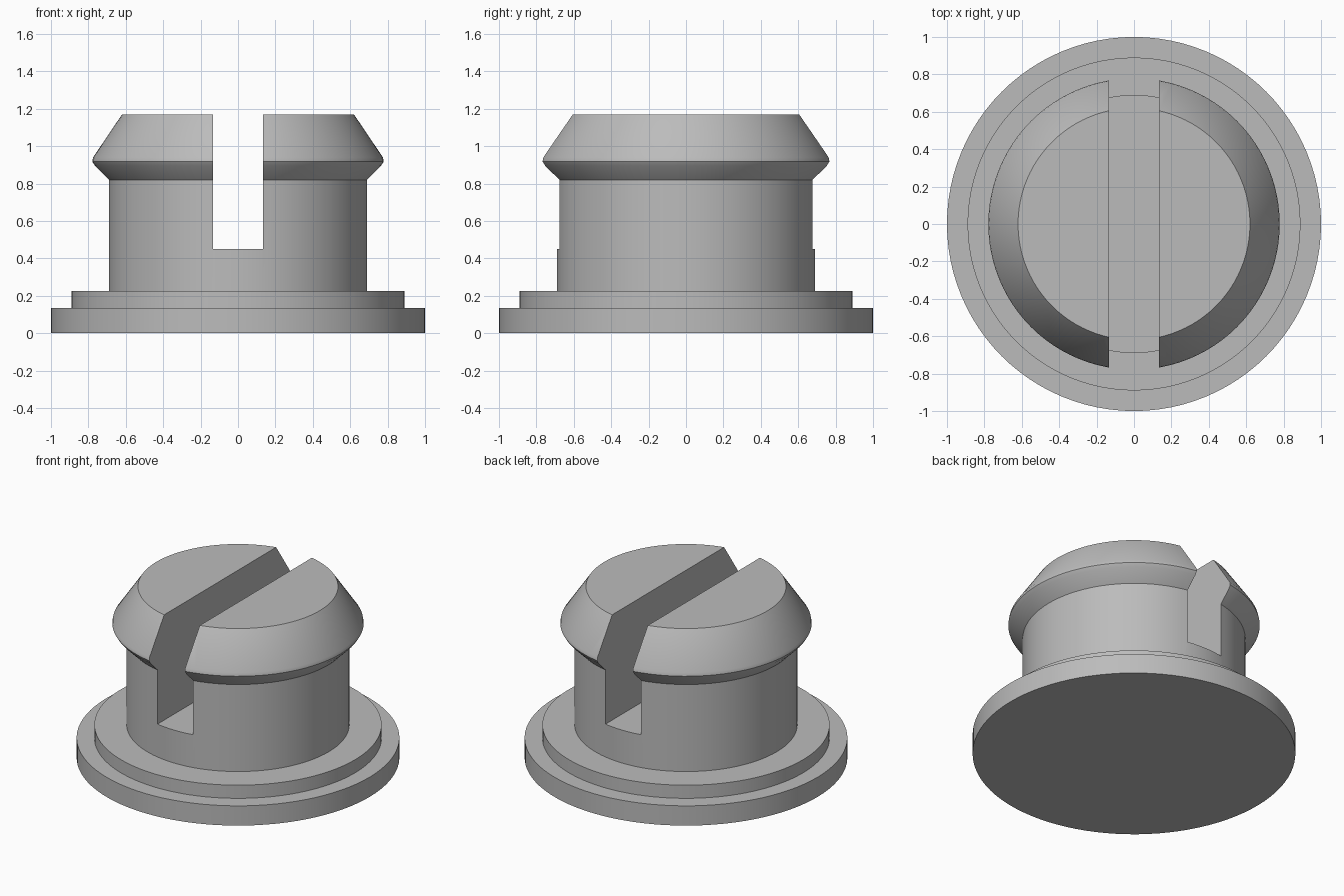
import bpy, bmesh, math

if "Cube" in bpy.data.objects:
    bpy.data.objects.remove(bpy.data.objects["Cube"])

grey = bpy.data.materials.new("plain grey")
grey.diffuse_color = (0.5, 0.5, 0.5, 1)
grey.use_nodes = True
grey.node_tree.nodes["Principled BSDF"].inputs["Base Color"].default_value = grey.diffuse_color

SIDES = 96


def lathe(name, profile):
    """Closed solid of revolution; the profile runs from bottom axis to top axis."""
    bm = bmesh.new()
    rings = [[bm.verts.new((r * math.cos(2 * math.pi * i / SIDES),
                            r * math.sin(2 * math.pi * i / SIDES), z))
              for i in range(SIDES)] for r, z in profile]
    for low, high in zip(rings, rings[1:]):
        for i in range(SIDES):
            j = (i + 1) % SIDES
            bm.faces.new((low[i], low[j], high[j], high[i]))
    bm.faces.new(rings[0][::-1])
    bm.faces.new(rings[-1])
    mesh = bpy.data.meshes.new(name)
    bm.to_mesh(mesh)
    bm.free()
    mesh.materials.append(grey)
    obj = bpy.data.objects.new(name, mesh)
    bpy.context.collection.objects.link(obj)
    return obj


# Stepped flange, round stem and flared snap head in one solid
plug = lathe("slotted_plug", [
    (1.0, 0.0), (1.0, 0.135),            # base flange
    (0.89, 0.135), (0.89, 0.225),        # raised step
    (0.69, 0.225), (0.69, 0.82),         # stem
    (0.765, 0.895), (0.779, 0.918), (0.775, 0.94),  # rounded lip
    (0.62, 1.17),                        # tapered head
])

# Slot cutter through the head and stem, front to back
bpy.ops.mesh.primitive_cube_add(size=1, location=(0, 0, 0.95))
cutter = bpy.context.object
cutter.name = "slot_cutter"
cutter.scale = (0.27, 3, 1.0)
cutter.data.materials.append(grey)
bpy.ops.object.transform_apply(location=False, rotation=False, scale=True)

cut = plug.modifiers.new("slot", 'BOOLEAN')
cut.operation = 'DIFFERENCE'
cut.solver = 'EXACT'
cut.object = cutter
bpy.ops.object.select_all(action='DESELECT')
plug.select_set(True)
bpy.context.view_layer.objects.active = plug
bpy.ops.object.modifier_apply(modifier=cut.name)
bpy.data.objects.remove(cutter, do_unlink=True)

# Smooth round walls with crisp edges
bpy.ops.object.shade_smooth_by_angle(angle=math.radians(30))
